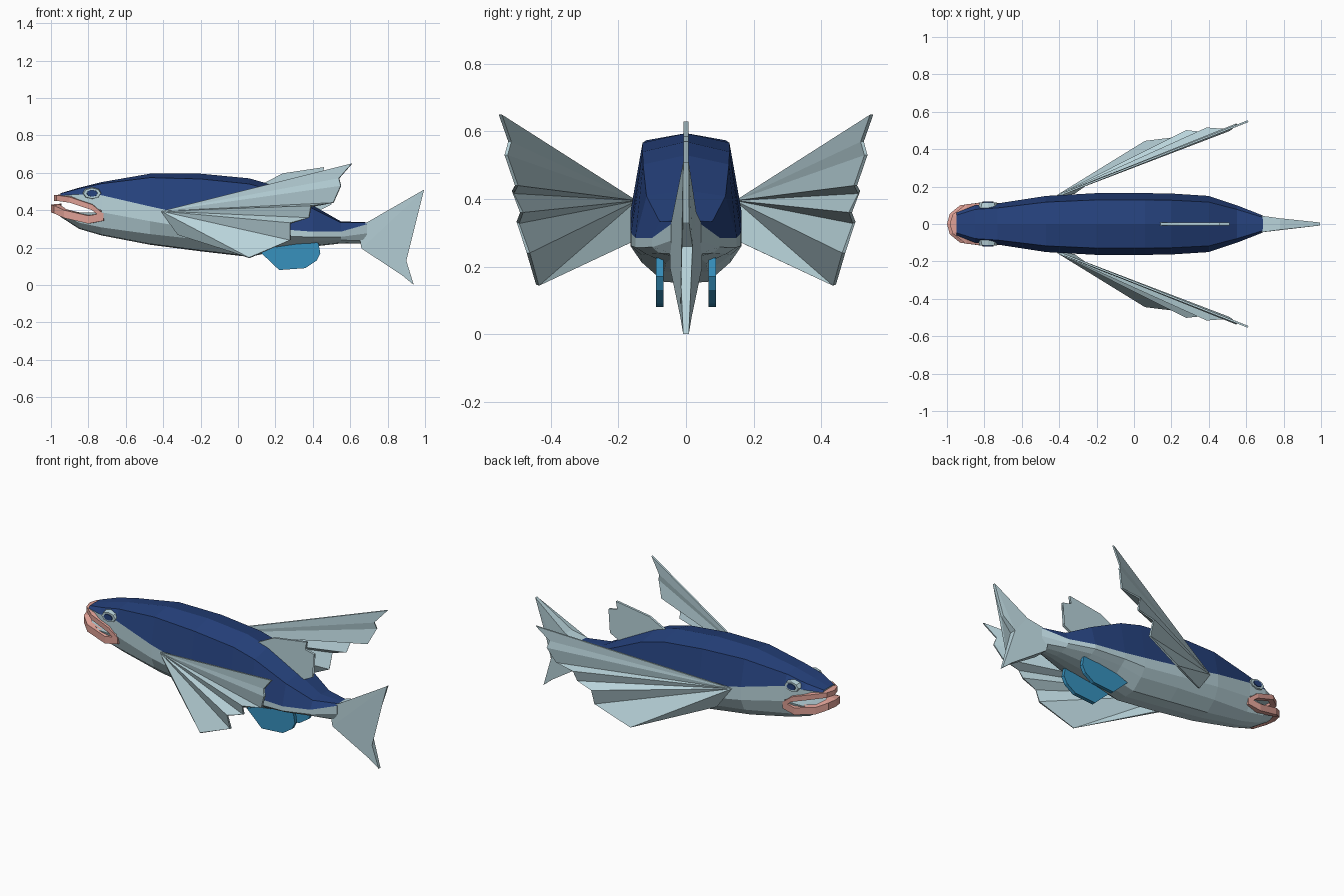
import bpy, bmesh, math
from mathutils import Vector

if "Cube" in bpy.data.objects:
    bpy.data.objects.remove(bpy.data.objects["Cube"])


def material(name, rgb):
    m = bpy.data.materials.new(name)
    m.use_nodes = True
    m.diffuse_color = (*rgb, 1)
    m.node_tree.nodes["Principled BSDF"].inputs["Base Color"].default_value = (*rgb, 1)
    return m


SILVER = material("pale silver blue", (.48, .65, .70))
NAVY = material("navy back", (.019, .054, .205))
PINK = material("pink lips", (.73, .35, .30))
BLUE = material("bright blue", (.038, .283, .515))


def finish(name, bm, *mats):
    bmesh.ops.recalc_face_normals(bm, faces=bm.faces)
    mesh = bpy.data.meshes.new(name)
    bm.to_mesh(mesh)
    bm.free()
    for m in mats:
        mesh.materials.append(m)
    obj = bpy.data.objects.new(name, mesh)
    bpy.context.collection.objects.link(obj)
    return obj


def fin(name, outline, mat, half, y=0):
    """Flat fin from an x-z outline; half(x) is its half thickness."""
    bm = bmesh.new()
    sides = [[bm.verts.new((x, y + s * half(x), z)) for x, z in outline] for s in (-1, 1)]
    for side in sides:
        bm.faces.new(side)
    n = len(outline)
    for i in range(n):
        j = (i + 1) % n
        bm.faces.new((sides[0][i], sides[0][j], sides[1][j], sides[1][i]))
    bmesh.ops.triangulate(bm, faces=[f for f in bm.faces if len(f.verts) > 4])
    return finish(name, bm, mat)


# Body stations: x, half width, top, colour line, bottom, mouth gap
STATIONS = [
    (-.95, .06, .49, .478, .365, .06),
    (-.85, .10, .52, .485, .30, .05),
    (-.73, .11, .55, .48, .265, 0),
    (-.47, .15, .595, .42, .215, 0),
    (-.2, .165, .595, .36, .18, 0),
    (.06, .165, .57, .32, .15, 0),
    (.2, .163, .53, .3, .18, 0),
    (.4, .15, .425, .285, .205, 0),
    (.55, .1, .34, .285, .222, 0),
    (.69, .045, .335, .325, .22, 0),
]


def half_ring(x, w, top, line, bottom, gap):
    low = bottom + .15 * (top - bottom)
    mid = .375 + .3 * (-.73 - x) if gap else (line + low) / 2
    gap = max(gap, .01)
    return [(0, top), (.78 * w, top - .12 * (top - line)), (w, line),
            (w, mid + gap / 2), (w, mid - gap / 2),
            (.8 * w, low), (.4 * w, bottom + .005), (0, bottom)]


def build_body():
    bm = bmesh.new()
    rings = []
    for st in STATIONS:
        half = half_ring(*st)
        left = [bm.verts.new((st[0], y, z)) for y, z in half]
        right = [v if abs(v.co.y) < 1e-6 else bm.verts.new((st[0], -v.co.y, v.co.z)) for v in left]
        rings.append((left, right))
    for k, (a, b) in enumerate(zip(rings, rings[1:])):
        jaw = STATIONS[k][5] > 0
        for s in (0, 1):
            for r in range(7):
                if jaw and r == 3:
                    continue
                f = bm.faces.new((a[s][r], a[s][r + 1], b[s][r + 1], b[s][r]))
                f.material_index = 1 if r < 2 else 0
        if jaw:   # roof and floor of the open mouth
            for r in (3, 4):
                bm.faces.new((a[0][r], b[0][r], b[1][r], a[1][r]))
    # jaw tips, throat and tail end
    l, r = rings[0]
    bm.faces.new(l[:4] + r[3:0:-1])
    bm.faces.new(l[4:] + r[6:3:-1])
    l, r = rings[2]
    bm.faces.new((l[3], l[4], r[4], r[3]))
    l, r = rings[-1]
    bm.faces.new(l + r[6:0:-1])
    return finish("body", bm, SILVER, NAVY)


build_body()


def lip(name, path, height):
    """Angular band round one jaw; path is the outer top edge of the left half."""
    full = [(x, -y, z) for x, y, z in reversed(path[1:])] + path
    bm = bmesh.new()
    rings = []
    for x, y, z in full:
        inset = .055 * (1 - abs(y) / .13)
        inner = (x + inset, y * .72)
        rings.append([bm.verts.new(p) for p in (
            (x, y, z), (x, y, z - height), (*inner, z - height), (*inner, z + .005))])
    for a, b in zip(rings, rings[1:]):
        for i in range(4):
            j = (i + 1) % 4
            bm.faces.new((a[i], a[j], b[j], b[i]))
    bm.faces.new(rings[0])
    bm.faces.new(rings[-1])
    return finish(name, bm, PINK)


lip("upper_lip", [(-.985, 0, .48), (-.97, .05, .48), (-.9, .105, .47),
                  (-.78, .118, .43), (-.72, .112, .38)], .03)
lip("lower_lip", [(-1, 0, .43), (-.985, .055, .425), (-.93, .1, .40),
                  (-.8, .118, .37), (-.72, .112, .385)], .042)

# Tail and dorsal fins
fin("tail_fin", [(.64, .31), (.69, .335), (.78, .36), (.995, .51), (.935, .33), (.86, .26),
                 (.9, .13), (.94, 0), (.88, .05), (.66, .195)],
    SILVER, lambda x: max(.008, .043 * (1 - x) / .31))
fin("dorsal_fin", [(.11, .53), (.24, .597), (.46, .63), (.445, .585), (.51, .57),
                   (.48, .48), (.5, .43), (.42, .39), (.2, .5)], SILVER, lambda x: .007)

# Pectoral wings: pleated fans spreading from a narrow root
ROOT_TOP, ROOT_LOW = (-.41, .15, .395), (-.32, .165, .27)
TRAILING = [(.61, .55, .65), (.54, .53, .57), (.55, .525, .53), (.51, .51, .44),
            (.39, .505, .42), (.38, .495, .36), (.28, .49, .33), (.28, .475, .24),
            (.06, .44, .145)]


def wing(name, side):
    bm = bmesh.new()
    flip = lambda p: bm.verts.new((p[0], side * p[1], p[2]))
    top, low = flip(ROOT_TOP), flip(ROOT_LOW)
    edge = []
    for i, (x, y, z) in enumerate(TRAILING):
        pleat = .008 * (-1) ** i if 0 < i < len(TRAILING) - 1 else 0
        edge.append(flip((x, y + pleat, z)))
    for a, b in zip(edge, edge[1:] + [low]):
        bm.faces.new((top, a, b))
    obj = finish(name, bm, SILVER)
    solid = obj.modifiers.new("thickness", "SOLIDIFY")
    solid.thickness = .01
    solid.offset = 0


def disc(name, centre, radius, squash, depth, mat):
    bm = bmesh.new()
    bmesh.ops.create_cone(bm, cap_ends=True, segments=8, radius1=radius,
                          radius2=radius * .85, depth=depth)
    for v in bm.verts:   # lay the disc on its side, wide face inward
        x, y, z = v.co
        v.co = Vector(centre) + Vector((x, math.copysign(z, z * centre[1]), y * squash))
    finish(name, bm, mat)


PELVIC = [(.12, .175), (.17, .13), (.22, .08), (.36, .09), (.42, .13),
          (.44, .17), (.43, .225), (.3, .24)]
for label, side in (("left", 1), ("right", -1)):
    wing(label + "_wing", side)
    fin(label + "_pelvic_fin", PELVIC, BLUE, lambda x: .011, side * .078)
    disc(label + "_eye", (-.78, side * .1, .49), .054, .62, .03, SILVER)
    disc(label + "_pupil", (-.78, side * .103, .49), .034, .62, .034, NAVY)
